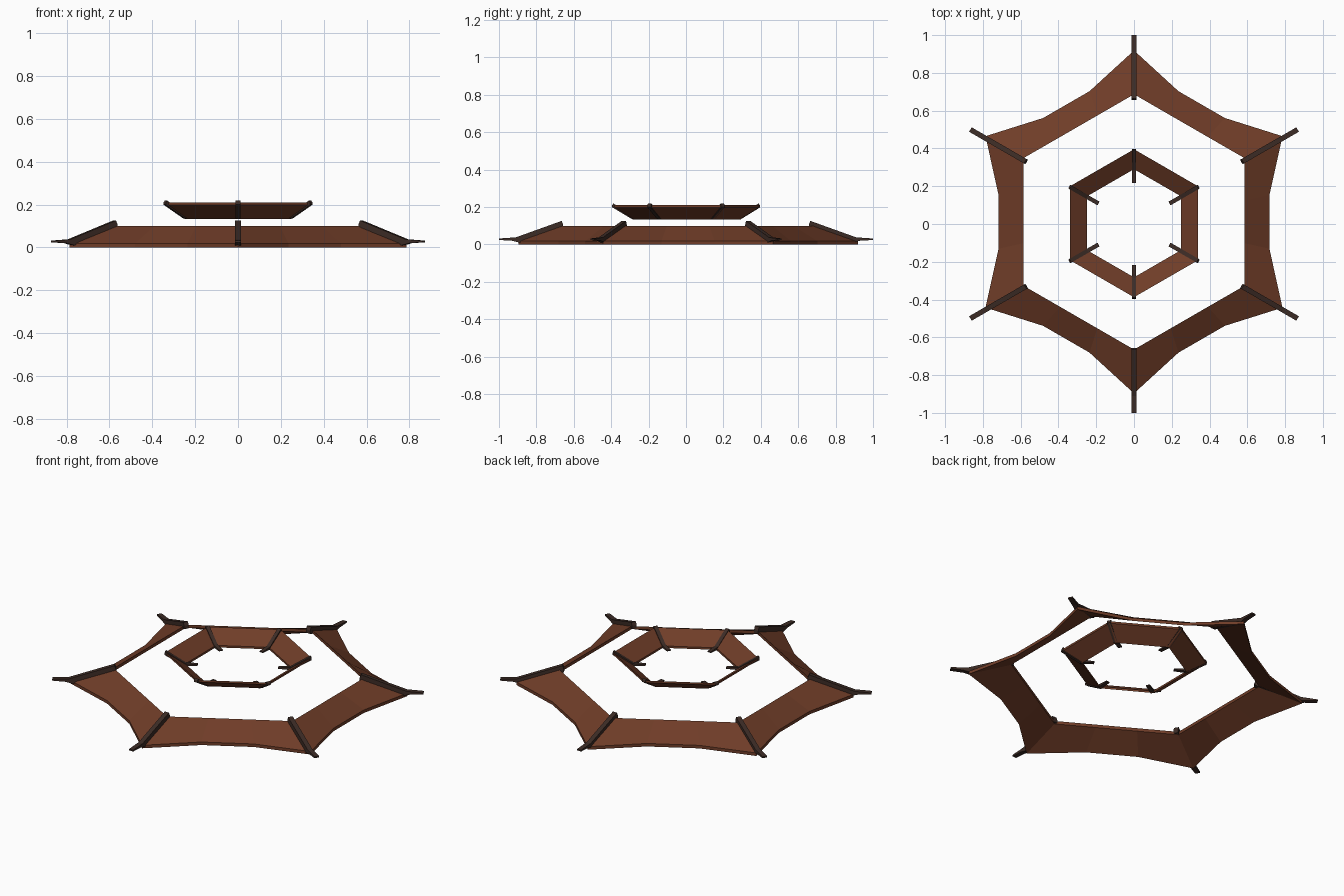
import bpy, bmesh, math
from mathutils import Vector, Matrix

if "Cube" in bpy.data.objects:
    bpy.data.objects.remove(bpy.data.objects["Cube"])


def material(name, rgb):
    m = bpy.data.materials.new(name)
    m.diffuse_color = (*rgb, 1)
    m.use_nodes = True
    m.node_tree.nodes["Principled BSDF"].inputs["Base Color"].default_value = m.diffuse_color
    return m


BROWN = material("roof brown", (0.160, 0.046, 0.021))
DARK = material("dark timber", (0.046, 0.025, 0.019))


def finish(bm, name, mat):
    bmesh.ops.recalc_face_normals(bm, faces=bm.faces)
    me = bpy.data.meshes.new(name)
    bm.to_mesh(me)
    bm.free()
    me.materials.append(mat)
    ob = bpy.data.objects.new(name, me)
    bpy.context.collection.objects.link(ob)
    return ob


def hex_loop(side, z, y_off):
    """Closed loop; side = (x, y) points of one hexagon side, repeated six times."""
    pts = []
    for k in range(6):
        rot = Matrix.Rotation(math.radians(60 * k), 3, 'Z')
        for x, y in side:
            pts.append(rot @ Vector((x, y, z)) + Vector((0, y_off, 0)))
    return pts


def skirt(name, outer, z_out, inner, z_in, thick, y_off):
    """Sloping six-sided band with vertical thickness."""
    bm = bmesh.new()
    loops = [hex_loop(outer, z_out, y_off), hex_loop(inner, z_in, y_off),
             hex_loop(inner, z_in - thick, y_off), hex_loop(outer, z_out - thick, y_off)]
    vs = [[bm.verts.new(p) for p in lp] for lp in loops]
    n = len(vs[0])
    for a in range(4):
        b = (a + 1) % 4
        for i in range(n):
            j = (i + 1) % n
            bm.faces.new((vs[a][i], vs[a][j], vs[b][j], vs[b][i]))
    return finish(bm, name, BROWN)


def ridges(name, profile, width, y_off=0):
    """Six radial beams extruded from one (radius, z) profile."""
    for k in range(6):
        bm = bmesh.new()
        f = bm.faces.new([bm.verts.new((r, -width / 2, z)) for r, z in profile])
        ext = bmesh.ops.extrude_face_region(bm, geom=[f])
        bmesh.ops.translate(bm, vec=(0, width, 0),
                            verts=[v for v in ext["geom"] if isinstance(v, bmesh.types.BMVert)])
        bm.transform(Matrix.Translation((0, y_off, 0)) @
                     Matrix.Rotation(math.radians(30 + 60 * k), 4, 'Z'))
        finish(bm, f"{name}_{k + 1}", DARK)


# lower eave: concave outer edge, straight inner edge
skirt("lower_eave",
      [(0.786, -0.454), (0.717, -0.142), (0.717, 0.142)], 0.018,
      [(0.585, -0.338), (0.585, -0.113), (0.585, 0.113)], 0.100, 0.018, 0.011)
ridges("lower_ridge", [(0.656, 0.088), (0.657, 0.108), (0.665, 0.126), (0.91, 0.038),
                       (1.0, 0.032), (1.0, 0.024), (0.93, 0.020), (0.89, 0.010)], 0.027)

# upper inward-sloping ring
skirt("upper_ring",
      [(0.339, -0.196)], 0.210,
      [(0.248, -0.143)], 0.145, 0.012, 0.004)
ridges("upper_ridge", [(0.396, 0.200), (0.394, 0.212), (0.388, 0.219), (0.285, 0.153),
                       (0.217, 0.148), (0.217, 0.142), (0.275, 0.138), (0.290, 0.136)], 0.022)
